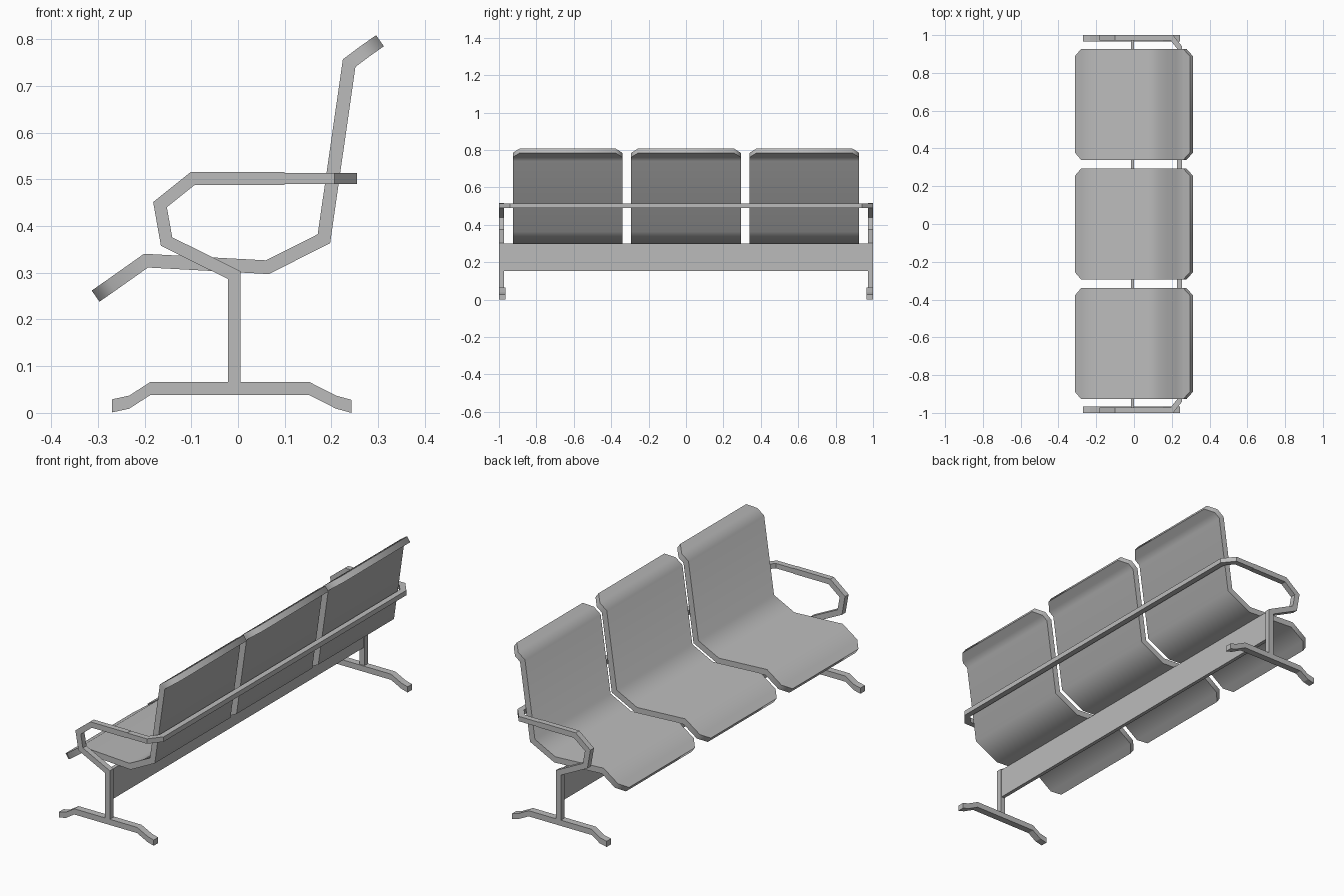
import bpy
import bmesh
import math
from mathutils import Vector

cube = bpy.data.objects.get("Cube")
if cube:
    bpy.data.objects.remove(cube, do_unlink=True)

grey = bpy.data.materials.new("light grey")
grey.use_nodes = True
colour = (0.5, 0.5, 0.5, 1)
grey.diffuse_color = colour
grey.node_tree.nodes["Principled BSDF"].inputs["Base Color"].default_value = colour


def offsets(path, thick):
    """Mitred half-thickness vector at each point of a 2D path."""
    pts = [Vector(p) for p in path]
    dirs = [(b - a).normalized() for a, b in zip(pts, pts[1:])]
    result = []
    for i in range(len(pts)):
        n1, n2 = (Vector((-d.y, d.x)) for d in (dirs[max(i - 1, 0)], dirs[min(i, len(dirs) - 1)]))
        m = (n1 + n2).normalized()
        result.append(m * (thick / 2 / m.dot(n1)))
    return result


def ribbon(name, path, thick, widths, centre, plane="xz", upright=False, smooth=False):
    """Loft a rectangular bar along a 2D path; widths are half-widths across the plane."""
    if not isinstance(widths, (list, tuple)):
        widths = [widths] * len(path)
    bm = bmesh.new()
    rings = []
    offs = [Vector((0, thick / 2))] * len(path) if upright else offsets(path, thick)
    for p, o, w in zip(path, offs, widths):
        ring = []
        for side, across in ((1, -1), (1, 1), (-1, 1), (-1, -1)):
            q = Vector(p) + o * side
            c = centre + w * across
            ring.append(bm.verts.new((q.x, c, q.y) if plane == "xz" else (q.x, q.y, c)))
        rings.append(ring)
    for a, b in zip(rings, rings[1:]):
        for i in range(4):
            j = (i + 1) % 4
            bm.faces.new((a[i], a[j], b[j], b[i]))
    bm.faces.new(rings[0])
    bm.faces.new(rings[-1])
    bmesh.ops.recalc_face_normals(bm, faces=bm.faces)
    mesh = bpy.data.meshes.new(name)
    bm.to_mesh(mesh)
    bm.free()
    mesh.materials.append(grey)
    obj = bpy.data.objects.new(name, mesh)
    bpy.context.collection.objects.link(obj)
    if smooth:
        bpy.ops.object.select_all(action="DESELECT")
        obj.select_set(True)
        bpy.context.view_layer.objects.active = obj
        bpy.ops.object.shade_smooth_by_angle(angle=math.radians(60))
    return obj


# Three bent seat shells with clipped corners at both ends
shell = [(-0.305, 0.25), (-0.272, 0.273), (-0.197, 0.326), (0.063, 0.312),
         (0.184, 0.373), (0.238, 0.749), (0.270, 0.773), (0.304, 0.797)]
half = 0.293
shell_widths = [half - 0.038] + [half] * 6 + [half - 0.038]
for label, y in (("right", -0.633), ("middle", 0), ("left", 0.633)):
    ribbon(label + "_seat", shell, 0.029, shell_widths, y, smooth=True)

# End frames: foot, and post that bends into the armrest
foot = [(-0.27, 0.015), (-0.233, 0.023), (-0.188, 0.052),
        (0.153, 0.052), (0.21, 0.023), (0.243, 0.014)]
arm = [(-0.008, 0.06), (-0.008, 0.295), (-0.153, 0.367),
       (-0.167, 0.446), (-0.097, 0.502), (0.1, 0.502)]
for label, s in (("right", -1), ("left", 1)):
    ribbon(label + "_foot", foot, 0.028, 0.017, s * 0.983, upright=True)
    ribbon(label + "_armrest", arm, 0.027, 0.014, s * 0.986)

# Back rail wrapping round from one armrest to the other
rail = [(0.1, 0.986), (0.2, 0.986), (0.241, 0.935)]
rail += [(x, -y) for x, y in reversed(rail)]
ribbon("back_rail", rail, 0.028, 0.012, 0.502, plane="xy")

# Support beam under the seats
ribbon("support_beam", [(-0.008, 0.153), (-0.008, 0.3)], 0.018, 0.975, 0)
